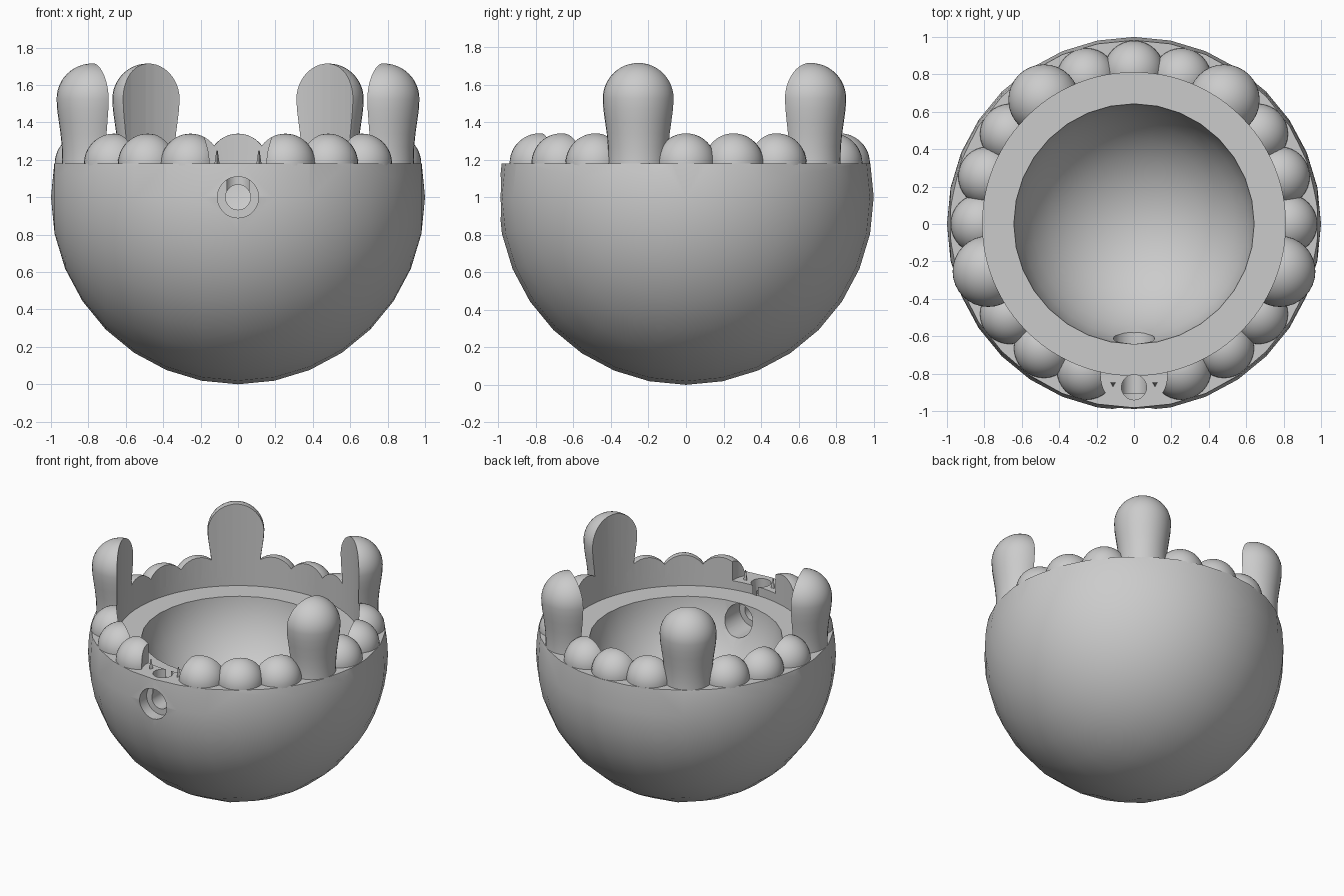
import bpy, bmesh, math
from mathutils import Vector, Matrix

if "Cube" in bpy.data.objects:
    bpy.data.objects.remove(bpy.data.objects["Cube"])

GREY = bpy.data.materials.new("plain grey")
GREY.use_nodes = True
COLOUR = (0.6, 0.6, 0.6, 1)
GREY.diffuse_color = COLOUR
GREY.node_tree.nodes["Principled BSDF"].inputs["Base Color"].default_value = COLOUR

RIM, LEDGE = 1.18, 1.115      # heights of the rim and the inner ledge
WALL = 0.81                   # radius of the upright inner wall
RING = 0.82                   # radius on which the bumps and posts sit


def finish(name, bm):
    bmesh.ops.recalc_face_normals(bm, faces=bm.faces)
    mesh = bpy.data.meshes.new(name)
    bm.to_mesh(mesh)
    bm.free()
    mesh.materials.append(GREY)
    obj = bpy.data.objects.new(name, mesh)
    bpy.context.collection.objects.link(obj)
    return obj


def sphere(name, radius, centre, axis="Z"):
    bm = bmesh.new()
    bmesh.ops.create_uvsphere(bm, u_segments=32, v_segments=16, radius=radius)
    if axis == "X":
        bmesh.ops.rotate(bm, verts=bm.verts, matrix=Matrix.Rotation(math.pi / 2, 3, "Y"))
    bmesh.ops.translate(bm, verts=bm.verts, vec=centre)
    return finish(name, bm)


def cylinder(name, radius, start, end, sides=48):
    start, end = Vector(start), Vector(end)
    along = end - start
    bm = bmesh.new()
    turn = along.to_track_quat("Z", "Y").to_matrix().to_4x4()
    bmesh.ops.create_cone(bm, cap_ends=True, segments=sides, radius1=radius, radius2=radius,
                          depth=along.length, matrix=Matrix.Translation((start + end) / 2) @ turn)
    return finish(name, bm)


def lathe(name, profile, x, y):
    """Turn an (r, z) profile about an upright axis at x, y."""
    bm = bmesh.new()
    verts = [bm.verts.new((r, 0, z)) for r, z in profile]
    edges = [bm.edges.new(pair) for pair in zip(verts, verts[1:])]
    bmesh.ops.spin(bm, geom=verts + edges, cent=(0, 0, 0), axis=(0, 0, 1),
                   angle=math.tau, steps=32)
    bmesh.ops.remove_doubles(bm, verts=bm.verts, dist=1e-5)
    bmesh.ops.translate(bm, verts=bm.verts, vec=(x, y, 0))
    return finish(name, bm)


def activate(obj):
    bpy.ops.object.select_all(action="DESELECT")
    obj.select_set(True)
    bpy.context.view_layer.objects.active = obj


def cut(obj, cutters):
    activate(obj)
    for cutter in cutters:
        mod = obj.modifiers.new("cut", "BOOLEAN")
        mod.operation, mod.solver, mod.object = "DIFFERENCE", "EXACT", cutter
        bpy.ops.object.modifier_apply(modifier=mod.name)


def smooth(obj):
    activate(obj)
    bpy.ops.object.shade_smooth_by_angle(angle=math.radians(35))


# Cutters
top_cut = cylinder("top_cutter", 1.5, (0, 0, RIM), (0, 0, 3))
hollow = sphere("hollow_cutter", 0.648, (0, 0, 1.17))
wall_cut = cylinder("wall_cutter", WALL, (0, 0, LEDGE), (0, 0, 3), 96)
neck = cylinder("port_cutter", 0.067, (0, -1.2, 1), (0, -0.5, 1))
outer_bore = cylinder("outer_bore_cutter", 0.11, (0, -1.2, 1), (0, -0.905, 1))
inner_bore = cylinder("inner_bore_cutter", 0.11, (0, -0.78, 1), (0, -0.5, 1))
top_hole = cylinder("top_hole_cutter", 0.067, (0, -0.873, 1.0), (0, -0.873, 1.4))
gap = cylinder("gap_cutter", 0.178, (0, -0.81, 1.0), (0, -0.81, 2))
cutters = [top_cut, hollow, wall_cut, neck, outer_bore, inner_bore, top_hole, gap]

# Bowl with ledge, drilled port and upright hole
bowl = sphere("bowl", 1, (0, 0, 1), "X")
cut(bowl, cutters[:-1])
smooth(bowl)


# Profiles of the low bumps and tall round-headed posts
def dome(radius, height, low):
    angles = [math.radians(low + (90 - low) * i / 12) for i in range(13)]
    return [(radius * math.cos(a) if i < 12 else 0, height + radius * math.sin(a))
            for i, a in enumerate(angles)]


bump_profile = [(0, 1.13), (0.16, 1.13)] + dome(0.16, RIM, 0)
post_profile = [(0, 1.13), (0.163, 1.13), (0.16, 1.2), (0.162, 1.27),
                (0.169, 1.34), (0.179, 1.41), (0.187, 1.47)] + dome(0.19, 1.525, 0)

# Ring of bumps, every fourth one a post, the front place left open
for i in range(1, 20):
    angle = -math.pi / 2 + i * math.tau / 20
    tall = i % 4 == 0
    part = lathe(f"post_{i // 4}" if tall else f"bump_{i}",
                 post_profile if tall else bump_profile,
                 RING * math.cos(angle), RING * math.sin(angle))
    cut(part, [wall_cut, gap] if i in (1, 19) else [wall_cut])
    smooth(part)

# Small pointed slivers beside the front gap
for side, label in ((1, "left"), (-1, "right")):
    bm = bmesh.new()
    place = Matrix.Translation((side * 0.112, -0.855, 1.21)) @ Matrix.Rotation(math.pi, 4, "Z")
    bmesh.ops.create_cone(bm, cap_ends=True, segments=3, radius1=0.017, radius2=0.004,
                          depth=0.08, matrix=place)
    finish(f"sliver_{label}", bm)

for cutter in cutters:
    bpy.data.objects.remove(cutter)
